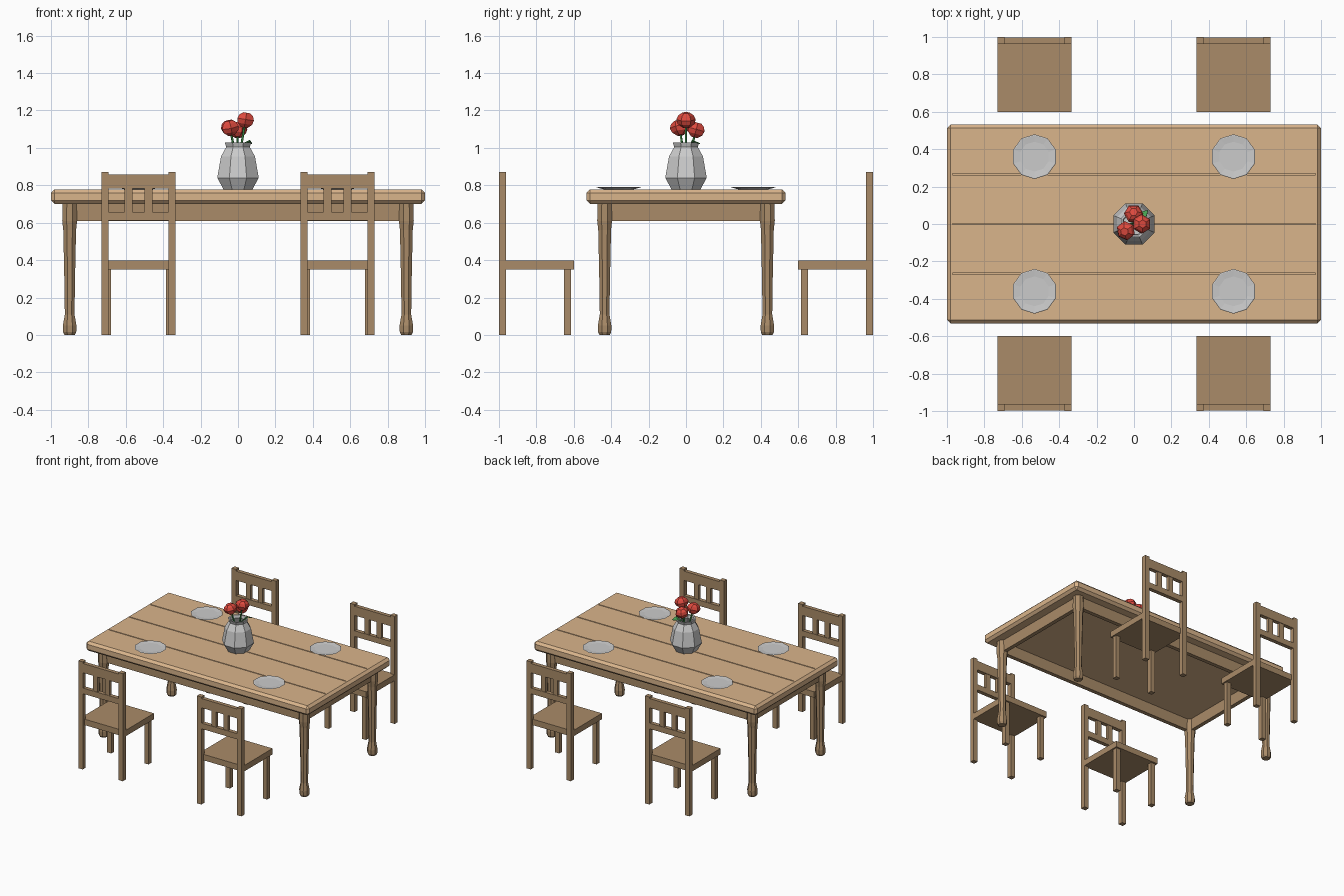
import bpy, bmesh, math
from mathutils import Vector, Matrix

if "Cube" in bpy.data.objects:
    bpy.data.objects.remove(bpy.data.objects["Cube"])


def material(name, r, g, b):
    m = bpy.data.materials.new(name)
    m.diffuse_color = (r, g, b, 1)
    m.use_nodes = True
    m.node_tree.nodes["Principled BSDF"].inputs["Base Color"].default_value = m.diffuse_color
    return m


TOP = material("light wood", 0.70, 0.46, 0.26)
WOOD = material("dark wood", 0.40, 0.26, 0.14)
RED = material("red petals", 0.75, 0.07, 0.05)
GREEN = material("green", 0.06, 0.35, 0.08)


def finish(name, bm, mat=None):
    bmesh.ops.recalc_face_normals(bm, faces=bm.faces[:])
    me = bpy.data.meshes.new(name)
    bm.to_mesh(me)
    bm.free()
    if mat:
        me.materials.append(mat)
    ob = bpy.data.objects.new(name, me)
    bpy.context.collection.objects.link(ob)
    return ob


def add_box(bm, x0, x1, y0, y1, z0, z1):
    mat = Matrix.Translation(((x0 + x1) / 2, (y0 + y1) / 2, (z0 + z1) / 2))
    mat = mat @ Matrix.Diagonal((x1 - x0, y1 - y0, z1 - z0, 1))
    bmesh.ops.create_cube(bm, size=1, matrix=mat)


def box(name, dims, mat):
    bm = bmesh.new()
    add_box(bm, *dims)
    return finish(name, bm, mat)


def lathe(name, profile, sides, mat=None, offset=0.0, place=Matrix()):
    """Turned solid from (radius, z) rings, capped at both ends."""
    bm = bmesh.new()
    rings = []
    for r, z in profile:
        angles = [offset + math.tau * i / sides for i in range(sides)]
        rings.append([bm.verts.new(place @ Vector((r * math.cos(a), r * math.sin(a), z)))
                      for a in angles])
    for a, b in zip(rings, rings[1:]):
        for i in range(sides):
            j = (i + 1) % sides
            bm.faces.new((a[i], a[j], b[j], b[i]))
    bm.faces.new(rings[0][::-1])
    bm.faces.new(rings[-1])
    return finish(name, bm, mat)


# Table top: chamfered slab with three plank grooves
bm = bmesh.new()
add_box(bm, -1, 1, -0.532, 0.532, 0.70, 0.778)
bmesh.ops.bevel(bm, geom=bm.edges[:], offset=0.019, segments=1, affect='EDGES')
table_top = finish("table_top", bm, TOP)
bm = bmesh.new()
for y in (-0.266, 0, 0.266):
    add_box(bm, -0.97, 0.97, y - 0.004, y + 0.004, 0.768, 0.80)
cutter = finish("groove_cutter", bm, TOP)
cutter.hide_render = True
mod = table_top.modifiers.new("grooves", 'BOOLEAN')
mod.operation = 'DIFFERENCE'
mod.solver = 'EXACT'
mod.object = cutter
bpy.context.view_layer.objects.active = table_top
bpy.ops.object.modifier_apply(modifier=mod.name)
bpy.data.objects.remove(cutter)

# Apron boards and turned legs
LEG = [(0.030, 0), (0.038, 0.015), (0.039, 0.05), (0.028, 0.11), (0.031, 0.30),
       (0.037, 0.56), (0.043, 0.61), (0.040, 0.705)]
for s, side in ((-1, "front"), (1, "back")):
    y = s * 0.435
    box(side + "_apron", (-0.89, 0.89, y - 0.016, y + 0.016, 0.61, 0.705), WOOD)
    x = s * 0.90
    box(("left" if s < 0 else "right") + "_apron",
        (x - 0.016, x + 0.016, -0.43, 0.43, 0.61, 0.705), WOOD)
    for t, hand in ((-1, "left"), (1, "right")):
        lathe(f"{side}_{hand}_table_leg", LEG, 8, WOOD, math.pi / 8,
              Matrix.Translation((t * 0.90, y, 0)))


# Chairs: facing the table, back at the outside
def chair(prefix, cx, s):
    def part(name, x0, x1, y0, y1, z0, z1):
        ya, yb = sorted((s * y0, s * y1))
        box(f"{prefix}_{name}", (cx + x0, cx + x1, ya, yb, z0, z1), WOOD)

    part("seat", -0.198, 0.198, 0.60, 0.975, 0.35, 0.398)
    part("top_rail", -0.165, 0.165, 0.964, 0.996, 0.782, 0.857)
    part("lower_rail", -0.165, 0.165, 0.964, 0.996, 0.612, 0.658)
    for t, hand in ((-1, "left"), (1, "right")):
        a, b = sorted((t * 0.160, t * 0.199))
        part(hand + "_back_post", a, b, 0.962, 1.0, 0, 0.872)
        a, b = sorted((t * 0.148, t * 0.186))
        part(hand + "_front_leg", a, b, 0.614, 0.652, 0, 0.36)
        part(hand + "_slat", t * 0.054 - 0.021, t * 0.054 + 0.021,
             0.968, 0.992, 0.65, 0.79)


for s, side in ((-1, "front"), (1, "back")):
    for t, hand in ((-1, "left"), (1, "right")):
        chair(f"{side}_{hand}_chair", t * 0.532, s)
        # Shallow plate at each place
        lathe(f"{side}_{hand}_plate", [(0.075, 0), (0.12, 0.012), (0.115, 0.014), (0.08, 0.010)],
              10, None, math.pi / 2, Matrix.Translation((t * 0.532, s * 0.36, 0.777)))

# Vase with a hollow inside
VASE = [(0.083, 0.777), (0.120, 0.84), (0.098, 0.955), (0.068, 1.005), (0.076, 1.028),
        (0.064, 1.028), (0.058, 1.005), (0.085, 0.95), (0.100, 0.84), (0.07, 0.80)]
lathe("vase", VASE, 8, None, math.pi / 8)

# Flowers: stem, faceted head
HEAD = [(0.020, -0.040), (0.044, -0.020), (0.052, 0.004), (0.042, 0.026), (0.022, 0.040)]
for i, (x, y, z) in enumerate([(0.04, 0.0, 1.148), (-0.043, -0.035, 1.107), (-0.002, 0.054, 1.095)]):
    foot, head = Vector((-x * 0.4, -y * 0.4, 0.81)), Vector((x, y, z))
    axis = head - foot
    turn = axis.to_track_quat('Z', 'Y').to_matrix().to_4x4()
    lathe(f"stem_{i + 1}", [(0.007, 0), (0.006, axis.length - 0.02)], 5, GREEN, 0,
          Matrix.Translation(foot) @ turn)
    lathe(f"flower_{i + 1}", HEAD, 6, RED, i * 0.5, Matrix.Translation(head) @ turn)

# Leaf hanging over the rim: a thin folded blade
bm = bmesh.new()
base, tip = Vector((0.015, 0.015, 1.0)), Vector((0.075, 0.075, 1.025))
mid = Vector((0.048, 0.048, 1.035))
side = Vector((0.016, -0.016, 0.008))
v = [bm.verts.new(p) for p in (base, mid + side, tip, mid - side, mid)]
for f in ((0, 1, 4), (1, 2, 4), (2, 3, 4), (3, 0, 4)):
    bm.faces.new([v[k] for k in f])
leaf = finish("leaf", bm, GREEN)
leaf.modifiers.new("thickness", 'SOLIDIFY').thickness = 0.004
